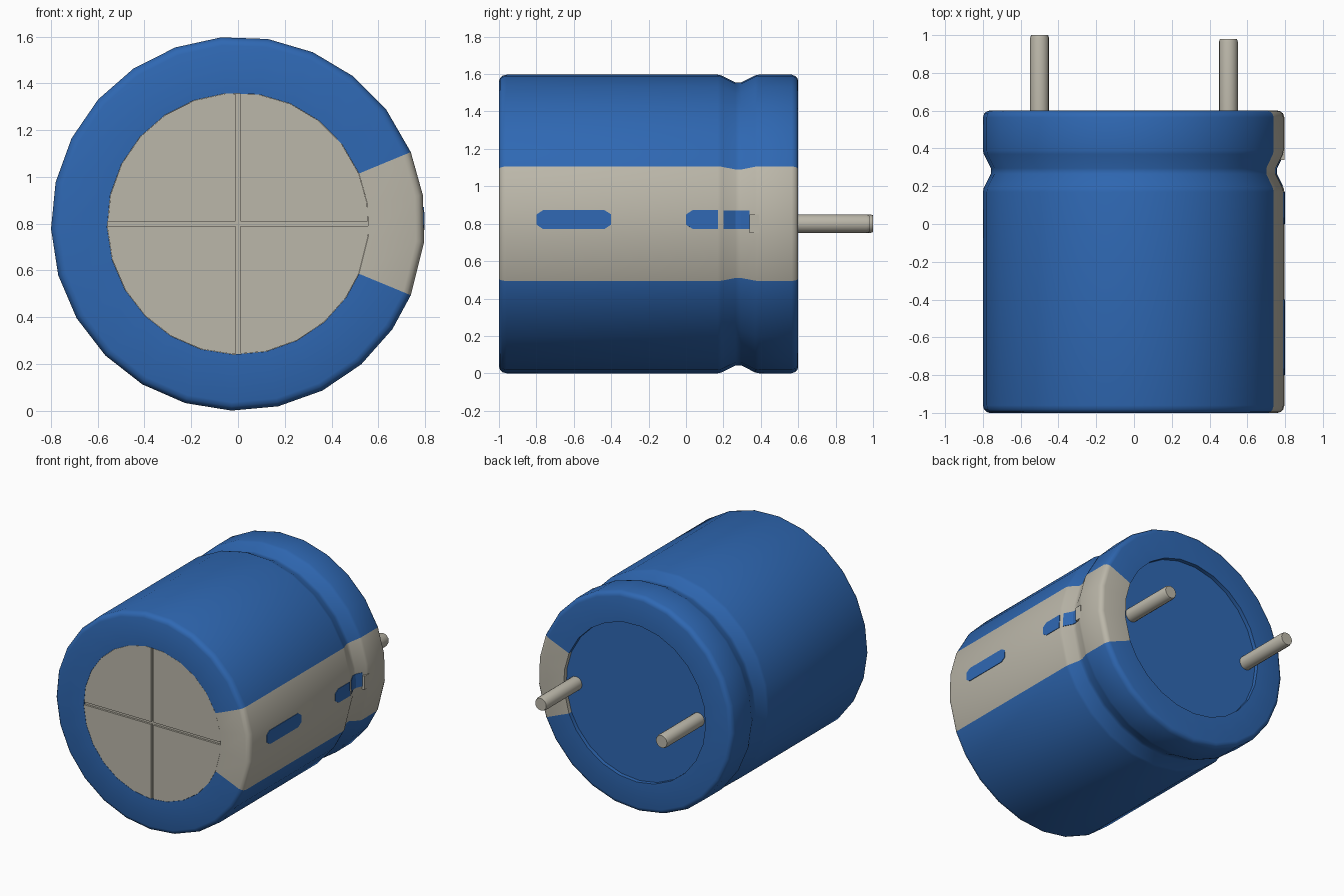
import bpy, bmesh, math
from mathutils import Matrix, Vector

cube = bpy.data.objects.get("Cube")
if cube:
    bpy.data.objects.remove(cube, do_unlink=True)


def material(name, rgb):
    m = bpy.data.materials.new(name)
    m.use_nodes = True
    col = (*rgb, 1.0)
    m.diffuse_color = col
    m.node_tree.nodes["Principled BSDF"].inputs["Base Color"].default_value = col
    return m


BLUE = material("blue sleeve", (0.028, 0.138, 0.45))
GRAY = material("warm gray metal", (0.50, 0.475, 0.40))

CZ = 0.8                       # height of the can's axis
STRIPE = math.radians(22.5)    # half angle of the gray stripe
FACET = math.radians(1.6)      # direction of the facet holding the slots
STEP = math.radians(14.4)


def finish(name, bm, mats, smooth=False):
    bmesh.ops.recalc_face_normals(bm, faces=bm.faces[:])
    me = bpy.data.meshes.new(name)
    bm.to_mesh(me)
    bm.free()
    ob = bpy.data.objects.new(name, me)
    bpy.context.collection.objects.link(ob)
    for m in mats:
        me.materials.append(m)
    if smooth:
        bpy.ops.object.select_all(action='DESELECT')
        ob.select_set(True)
        bpy.context.view_layer.objects.active = ob
        bpy.ops.object.shade_smooth_by_angle(angle=math.radians(32))
    return ob


def ring(bm, r, y, angles):
    return [bm.verts.new((r * math.cos(a), y, CZ + r * math.sin(a))) for a in angles]


def lathe(bm, profile, angles):
    rings = [ring(bm, r, y, angles) for y, r in profile]
    n = len(angles)
    for a, b in zip(rings, rings[1:]):
        for i in range(n):
            j = (i + 1) % n
            bm.faces.new((a[i], a[j], b[j], b[i]))
    return bm.faces.new(rings[0]), bm.faces.new(rings[-1])


# 25 sides, with two corners moved onto the stripe borders
angles = [FACET + STEP / 2 + STEP * k for k in range(25)]
angles[1] = STRIPE
angles[23] = 2 * math.pi - STRIPE

# Can body: front rim, rounded edges, crimped groove, recessed back
groove = [(0.17, 0.8), (0.19, 0.796), (0.265, 0.758), (0.295, 0.758),
          (0.37, 0.796), (0.39, 0.8)]
profile = [(-0.985, 0.56), (-1.0, 0.56), (-1.0, 0.765), (-0.994, 0.782),
           (-0.982, 0.794), (-0.96, 0.8), *groove,
           (0.565, 0.8), (0.585, 0.793), (0.596, 0.78), (0.6, 0.765),
           (0.6, 0.58), (0.57, 0.58)]
bm = bmesh.new()
front, back = lathe(bm, profile, angles)
for f in bm.faces:
    c = f.calc_center_median()
    in_stripe = abs(math.atan2(c.z - CZ, c.x)) < STRIPE
    f.material_index = 1 if f is front or (in_stripe and f is not back) else 0
finish("can_body", bm, [BLUE, GRAY], smooth=True)

# Front vent plate: four quadrants separated by a scored cross
for sx in (1, -1):
    for sz in (1, -1):
        bm = bmesh.new()
        bm.faces.new(ring(bm, 0.559, -0.9995, angles))
        for axis, co in ((Vector((sx, 0, 0)), Vector((sx * 0.01, 0, CZ))),
                         (Vector((0, 0, sz)), Vector((0, 0, CZ + sz * 0.01)))):
            bmesh.ops.bisect_plane(bm, geom=bm.verts[:] + bm.edges[:] + bm.faces[:],
                                   plane_co=co, plane_no=axis, clear_inner=True)
        ext = bmesh.ops.extrude_face_region(bm, geom=bm.faces[:])
        moved = [v for v in ext["geom"] if isinstance(v, bmesh.types.BMVert)]
        bmesh.ops.translate(bm, verts=moved, vec=(0, 0.0145, 0))
        side = ("left" if sx > 0 else "right", "upper" if sz > 0 else "lower")
        finish("vent_plate_%s_%s" % side, bm, [GRAY])


def radius_at(y):
    for (y0, r0), (y1, r1) in zip(groove, groove[1:]):
        if y0 <= y <= y1:
            return r0 + (r1 - r0) * (y - y0) / (y1 - y0)
    return 0.8


def slot_mark(name, stations):
    """Thin strip that follows the can's side; stations are (y, half width)."""
    bm = bmesh.new()
    rows = []
    for y, w in stations:
        d = radius_at(y) * math.cos(STEP / 2) + 0.004
        rows.append([bm.verts.new((d, y, s * w)) for s in (-1, 1)])
    for a, b in zip(rows, rows[1:]):
        bm.faces.new((a[0], b[0], b[1], a[1]))
    ext = bmesh.ops.extrude_face_region(bm, geom=bm.faces[:])
    moved = [v for v in ext["geom"] if isinstance(v, bmesh.types.BMVert)]
    bmesh.ops.translate(bm, verts=moved, vec=(-0.006, 0, 0))
    bmesh.ops.transform(bm, verts=bm.verts[:],
                        matrix=Matrix.Translation((0, 0, CZ)) @ Matrix.Rotation(-FACET, 4, 'Y'))
    finish(name, bm, [BLUE])


# Minus marks on the stripe, the second broken up by the groove
slot_mark("minus_mark_front", [(-0.8, 0.027), (-0.765, 0.05), (-0.435, 0.05), (-0.4, 0.027)])
slot_mark("minus_mark_middle", [(0.0, 0.027), (0.035, 0.05), (0.17, 0.05)])
slot_mark("minus_mark_groove", [(0.2, 0.05), (0.265, 0.05), (0.295, 0.05), (0.34, 0.05)])

# Small gray tab at the rear wall of the groove
bm = bmesh.new()
bmesh.ops.create_cube(bm, size=1.0, matrix=Matrix.Translation((0.781, 0.365, CZ))
                      @ Matrix.Diagonal((0.03, 0.05, 0.1, 1)))
finish("groove_tab", bm, [GRAY])

# Two lead pins with slightly bevelled tips
for name, x, end in (("lead_left", 0.5, 0.98), ("lead_right", -0.5, 1.0)):
    bm = bmesh.new()
    lathe(bm, [(0.56, 0.05), (end - 0.015, 0.05), (end, 0.045)],
          [math.tau * k / 16 for k in range(16)])
    bmesh.ops.translate(bm, verts=bm.verts[:], vec=(x, 0, 0))
    finish(name, bm, [GRAY], smooth=True)
